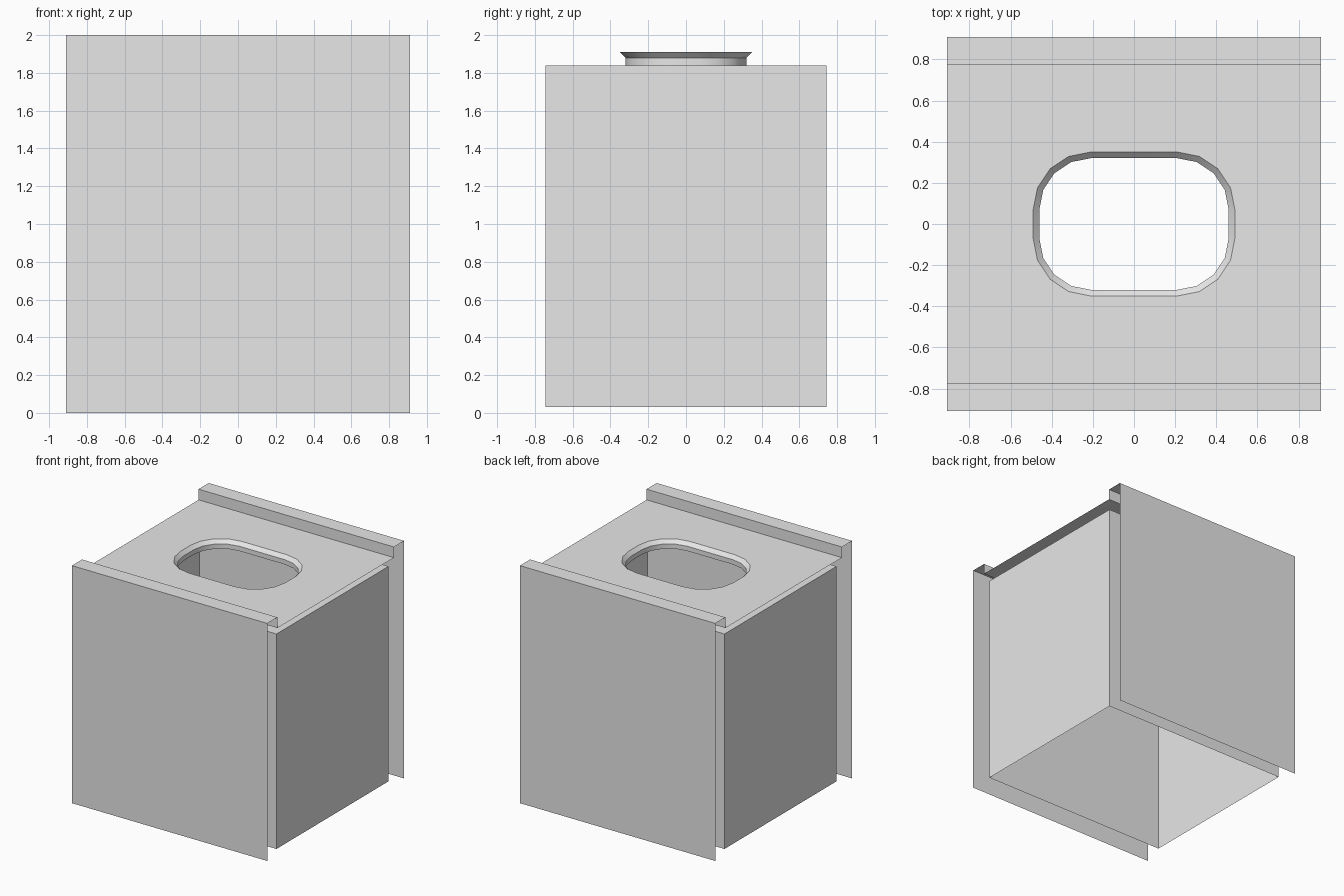
import bpy
import bmesh
from math import cos, sin, pi, radians

cube = bpy.data.objects.get("Cube")
if cube:
    bpy.data.objects.remove(cube, do_unlink=True)

grey = bpy.data.materials.new("light_grey")
grey.use_nodes = True
colour = (0.8, 0.8, 0.8, 1)
grey.diffuse_color = colour
grey.node_tree.nodes["Principled BSDF"].inputs["Base Color"].default_value = colour

HALF = 0.91                  # half width and depth of the outer panels
LIP_Y = 0.775                # inner edge of the raised lips
BOX_X, BOX_Y = 0.88, 0.745   # inner box half sizes
BOX_BOTTOM, BOX_TOP, NECK, DECK, TOP = 0.03, 1.84, 1.88, 1.91, 2.0
WIDE, NARROW = 0.28, 0.25    # corner radii of the opening
SIGNS = [(1, 1), (-1, 1), (-1, -1), (1, -1)]
STEPS = 4


def finish(name, bm):
    mesh = bpy.data.meshes.new(name)
    bm.to_mesh(mesh)
    bm.free()
    mesh.materials.append(grey)
    obj = bpy.data.objects.new(name, mesh)
    bpy.context.collection.objects.link(obj)
    return obj


def opening(bm, radius, z):
    """Rounded opening as four corner arcs, counter-clockwise."""
    arcs = []
    for q, (sx, sy) in enumerate(SIGNS):
        angles = [(q + i / STEPS) * pi / 2 for i in range(STEPS + 1)]
        arcs.append([bm.verts.new((sx * 0.21 + radius * cos(a),
                                   sy * 0.07 + radius * sin(a), z)) for a in angles])
    return arcs


def corners(bm, x, y, z):
    return [bm.verts.new((sx * x, sy * y, z)) for sx, sy in SIGNS]


def plate_with_opening(bm, rect, arcs):
    for q in range(4):
        n = (q + 1) % 4
        for a, b in zip(arcs[q], arcs[q][1:]):
            bm.faces.new((rect[q], b, a))
        bm.faces.new((arcs[q][-1], rect[q], rect[n], arcs[n][0]))


def bridge(bm, first, second):
    for i in range(len(first)):
        j = (i + 1) % len(first)
        bm.faces.new((first[i], first[j], second[j], second[i]))


# Deck sheet between the lips
bm = bmesh.new()
plate_with_opening(bm, corners(bm, HALF, LIP_Y, DECK), opening(bm, WIDE, DECK))
finish("top_deck", bm)

# Front and back panels, each folded over into a raised lip
for name, side in (("front_panel", -1), ("back_panel", 1)):
    bm = bmesh.new()
    profile = [(HALF, 0), (HALF, TOP), (LIP_Y, TOP), (LIP_Y, DECK)]
    rows = [[bm.verts.new((-side * x, side * y, z)) for x in (HALF, -HALF)]
            for y, z in profile]
    for low, high in zip(rows, rows[1:]):
        bm.faces.new((low[1], low[0], high[0], high[1]))
    bmesh.ops.reverse_faces(bm, faces=[f for f in bm.faces
                                       if f.calc_center_median().y * side > HALF - 0.01
                                       and f.normal.y * side < 0])
    bm.normal_update()
    if bm.faces[:][0].normal.y * side < 0:
        bmesh.ops.reverse_faces(bm, faces=bm.faces[:])
    finish(name, bm)

# Inner box, open underneath, with the opening in its top
bm = bmesh.new()
upper = corners(bm, BOX_X, BOX_Y, BOX_TOP)
bridge(bm, corners(bm, BOX_X, BOX_Y, BOX_BOTTOM), upper)
plate_with_opening(bm, upper, opening(bm, NARROW, BOX_TOP))
finish("inner_box", bm)

# Flared rim joining the deck to the box
bm = bmesh.new()
rings = [sum(opening(bm, r, z), []) for r, z in
         ((WIDE, DECK), (NARROW, NECK), (NARROW, BOX_TOP))]
for first, second in zip(rings, rings[1:]):
    bridge(bm, first, second)
rim = finish("opening_rim", bm)
bpy.ops.object.select_all(action="DESELECT")
rim.select_set(True)
bpy.context.view_layer.objects.active = rim
bpy.ops.object.shade_smooth_by_angle(angle=radians(30))
